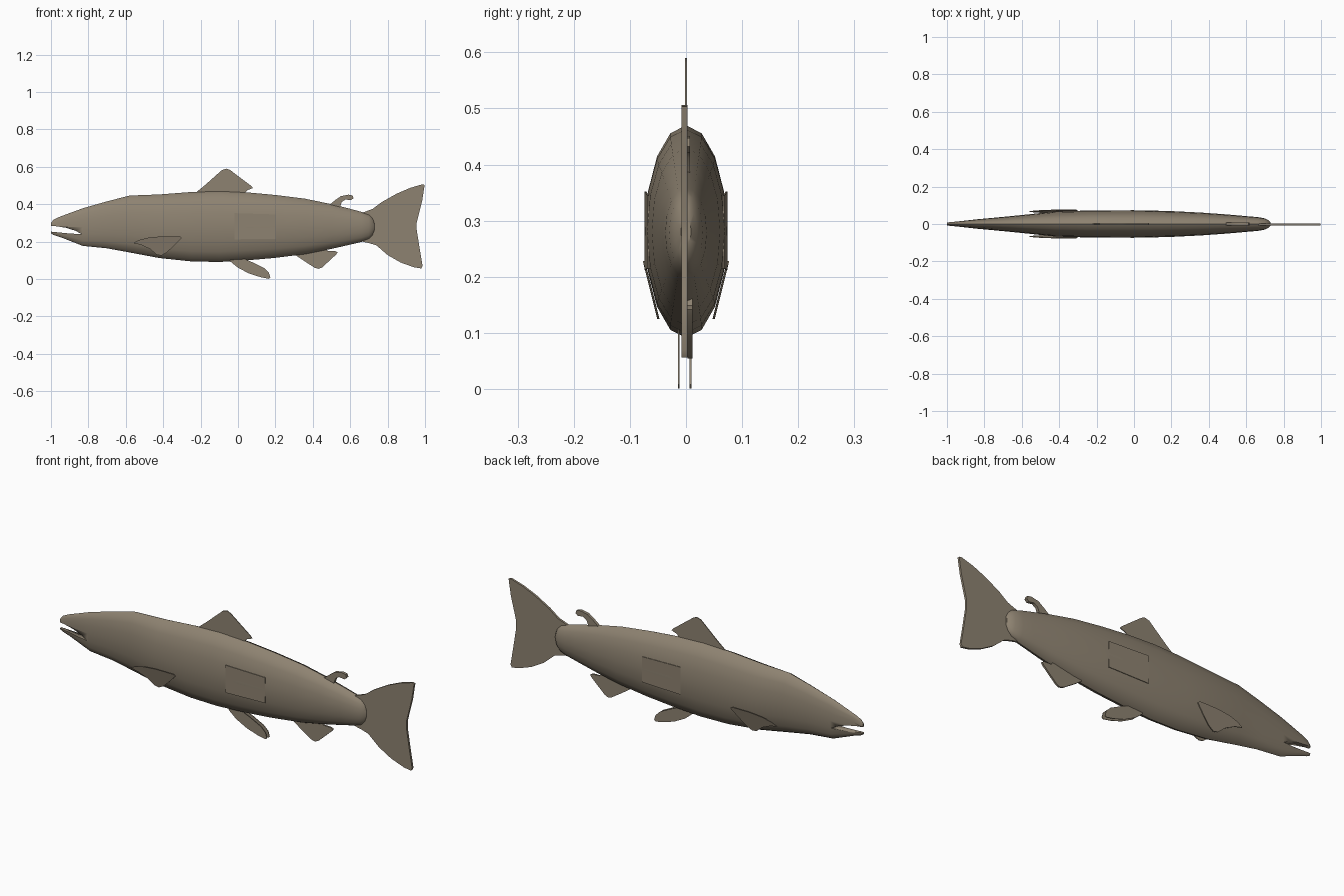
import bpy, bmesh, math

skin = bpy.data.materials.new("olive_brown")
skin.diffuse_color = (0.27, 0.225, 0.165, 1)


def finish(name, bm, smooth=40):
    bmesh.ops.recalc_face_normals(bm, faces=bm.faces)
    me = bpy.data.meshes.new(name)
    bm.to_mesh(me)
    bm.free()
    ob = bpy.data.objects.new(name, me)
    bpy.context.collection.objects.link(ob)
    me.materials.append(skin)
    bpy.ops.object.select_all(action='DESELECT')
    bpy.context.view_layer.objects.active = ob
    ob.select_set(True)
    bpy.ops.object.shade_smooth_by_angle(angle=math.radians(smooth))
    return ob


def plate(name, outline, thick, place):
    """Side outline (x, z) extruded across; place(x, z) gives the centre y."""
    bm = bmesh.new()
    sides = [[bm.verts.new((x, place(x, z) + s * thick / 2, z)) for x, z in outline]
             for s in (-1, 1)]
    bm.faces.new(sides[0])
    bm.faces.new(sides[1][::-1])
    n = len(outline)
    for i in range(n):
        j = (i + 1) % n
        bm.faces.new((sides[0][i], sides[0][j], sides[1][j], sides[1][i]))
    return finish(name, bm)


# Body: elliptical rings at (x, bottom, top, half width)
stations = [
    (-1.0, .243, .300, .007), (-.985, .235, .318, .010), (-.95, .224, .334, .013),
    (-.83, .177, .378, .026), (-.70, .164, .415, .038), (-.58, .142, .446, .050),
    (-.42, .112, .452, .067), (-.25, .094, .465, .072), (-.10, .091, .470, .073),
    (.05, .100, .463, .073), (.20, .113, .449, .069), (.36, .133, .429, .061),
    (.50, .161, .400, .051), (.60, .184, .375, .042), (.66, .198, .359, .037),
    (.70, .212, .346, .030), (.72, .232, .327, .020), (.731, .258, .303, .009)]
SIDES = 16
bm = bmesh.new()
rings = []
for x, lo, hi, w in stations:
    ring = []
    for k in range(SIDES):
        a = 2 * math.pi * k / SIDES
        ring.append(bm.verts.new((x, w * math.sin(a), (lo + hi) / 2 + (hi - lo) / 2 * math.cos(a))))
    rings.append(ring)
for r, s in zip(rings, rings[1:]):
    for k in range(SIDES):
        j = (k + 1) % SIDES
        bm.faces.new((r[k], r[j], s[j], s[k]))
bm.faces.new(rings[0])
bm.faces.new(rings[-1][::-1])
body = finish("body", bm)

# Open mouth cut through the head
cutter = plate("mouth_cutter", [(-1.05, .28), (-.98, .283), (-.92, .274), (-.87, .258),
                                (-.835, .240), (-.90, .243), (-1.05, .258)], .3, lambda x, z: 0)
mod = body.modifiers.new("mouth", 'BOOLEAN')
mod.operation = 'DIFFERENCE'
mod.solver = 'EXACT'
mod.object = cutter
bpy.context.view_layer.objects.active = body
bpy.ops.object.modifier_apply(modifier="mouth")
bpy.data.objects.remove(cutter)

# Fins on the centre line
plate("tail_fin", [(.64, .345), (.72, .375), (.77, .412), (.85, .457), (.92, .487), (.985, .506),
                   (.998, .503), (.985, .42), (.955, .30), (.955, .265), (.97, .17), (.987, .07),
                   (.98, .056), (.94, .063), (.87, .088), (.80, .128), (.74, .180), (.70, .192),
                   (.64, .205)], .011, lambda x, z: -.0025)
plate("dorsal_fin", [(-.24, .45), (-.18, .499), (-.085, .583), (-.06, .59), (-.04, .581),
                     (.07, .498), (.08, .486), (.05, .475), (.03, .45)], .004, lambda x, z: 0)
plate("adipose_fin", [(.48, .39), (.52, .422), (.55, .443), (.59, .451), (.612, .447),
                      (.617, .432), (.605, .421), (.575, .425), (.555, .412), (.54, .37)],
      .015, lambda x, z: 0)
plate("anal_fin", [(.31, .16), (.31, .126), (.36, .092), (.41, .060), (.432, .054), (.45, .062),
                   (.525, .131), (.533, .142), (.52, .149), (.48, .15), (.46, .18)],
      .009, lambda x, z: .007)

# Paired fins and flank panels
for s, side in ((-1, "right"), (1, "left")):
    plate("pelvic_fin_" + side, [(-.05, .12), (-.04, .093), (.0, .060), (.06, .029), (.12, .010),
                                 (.165, .001), (.173, .008), (.165, .034), (.14, .058), (.08, .088),
                                 (.04, .105), (.03, .125)],
          .003, lambda x, z: s * .0105 - .0025)
    plate("pectoral_fin_" + side, [(-.56, .192), (-.53, .208), (-.48, .221), (-.41, .228),
                                   (-.31, .228), (-.302, .219), (-.34, .180), (-.38, .142),
                                   (-.41, .125), (-.435, .130), (-.47, .160), (-.52, .183)],
          .004, lambda x, z: s * (.048 + (z - .12) * .25))
    plate("flank_panel_" + side, [(-.02, .212), (-.02, .352), (.20, .345), (.20, .215)],
          .003, lambda x, z: s * (.0725 - (x + .02) * .024))
